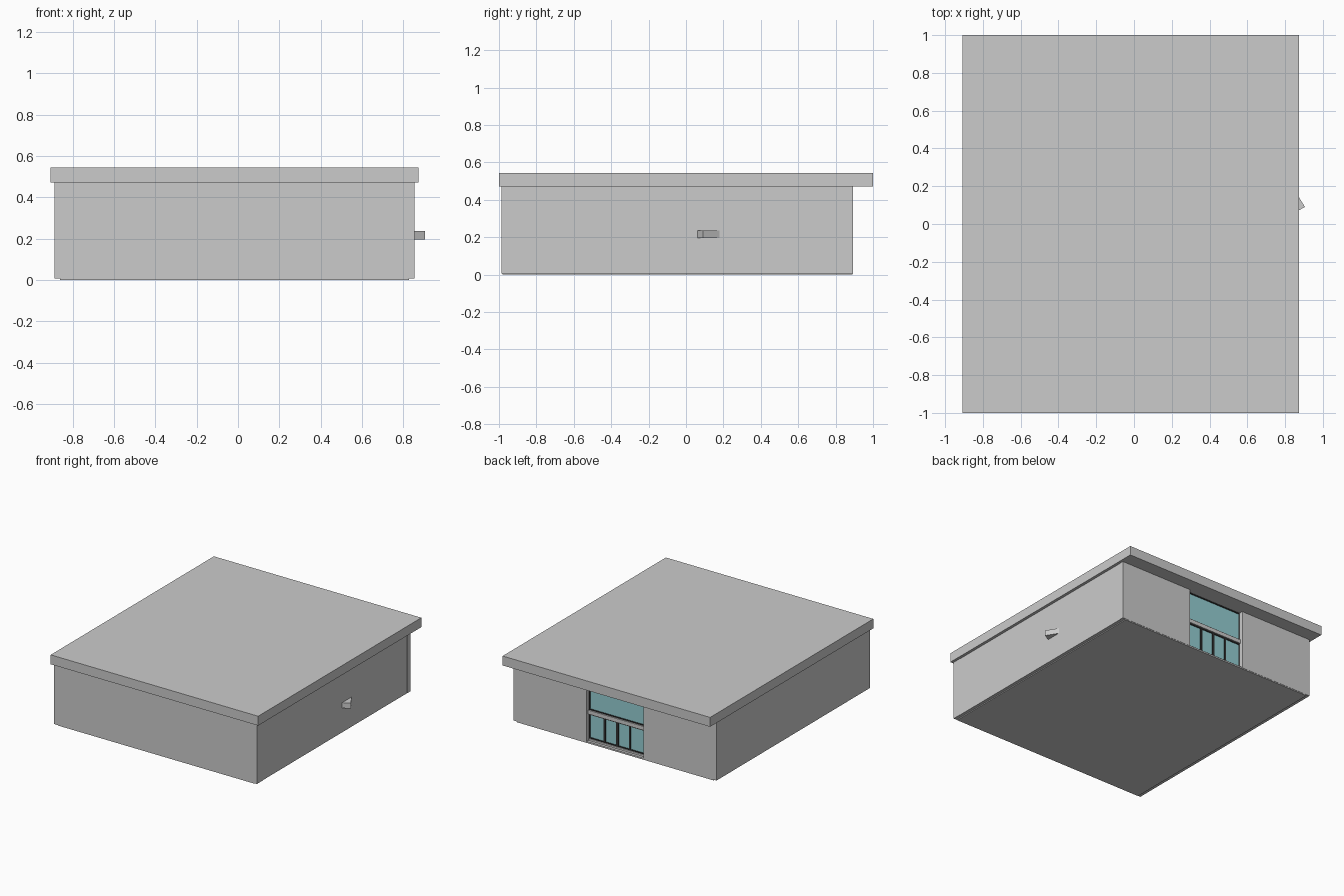
import bpy
import bmesh

if "Cube" in bpy.data.objects:
    bpy.data.objects.remove(bpy.data.objects["Cube"])


def material(name, color):
    m = bpy.data.materials.new(name)
    m.diffuse_color = color
    m.use_nodes = True
    m.node_tree.nodes["Principled BSDF"].inputs["Base Color"].default_value = m.diffuse_color
    return m


GLASS = material("teal_glass", (0.30, 0.62, 0.65, 1))
DARK = material("dark_frame", (0.03, 0.03, 0.03, 1))


def prism(name, outline, z0, z1, mat=None):
    """Extrude a flat xy outline from z0 up to z1."""
    bm = bmesh.new()
    face = bm.faces.new([bm.verts.new((x, y, z0)) for x, y in outline])
    top = bmesh.ops.extrude_face_region(bm, geom=[face])
    verts = [v for v in top["geom"] if isinstance(v, bmesh.types.BMVert)]
    bmesh.ops.translate(bm, verts=verts, vec=(0, 0, z1 - z0))
    bmesh.ops.recalc_face_normals(bm, faces=bm.faces)
    mesh = bpy.data.meshes.new(name)
    bm.to_mesh(mesh)
    bm.free()
    ob = bpy.data.objects.new(name, mesh)
    bpy.context.collection.objects.link(ob)
    if mat:
        mesh.materials.append(mat)
    return ob


def box(name, x, y, z, mat=None):
    corners = [(x[0], y[0]), (x[1], y[0]), (x[1], y[1]), (x[0], y[1])]
    return prism(name, corners, z[0], z[1], mat)


# Main dimensions
LEFT, RIGHT, FRONT, BACK = -0.887, 0.853, -0.987, 0.893
BASE, EAVE, TOP = 0.007, 0.47, 0.543
OPEN_L, OPEN_R = -0.26, 0.228
T = 0.037
WALL = (BASE, EAVE)

# Roof slab and floor slab
box("roof", (-0.907, 0.873), (-1, 1), (EAVE, TOP))
box("floor", (LEFT + 0.027, RIGHT - 0.027), (FRONT + 0.007, BACK - 0.002), (0, 0.012))

# Walls: the back wall is split by the full-height entrance
box("front_wall", (LEFT, RIGHT), (FRONT, FRONT + 0.07), WALL)
box("left_wall", (LEFT, LEFT + T), (FRONT + 0.07, BACK - T), WALL)
box("right_wall", (RIGHT - T, RIGHT - 0.002), (FRONT + 0.07, BACK - T), WALL)
box("back_wall_left", (LEFT, OPEN_L), (BACK - T, BACK), WALL)
box("back_wall_right", (OPEN_R, RIGHT), (BACK - T, BACK), WALL)

# Entrance glazing, set back in the opening
gy = BACK - 0.035
OPENING = (OPEN_L, OPEN_R)
box("glass", OPENING, (gy - 0.006, gy), WALL, GLASS)
box("middle_rail", OPENING, (gy - 0.01, gy + 0.015), (0.217, 0.247))
box("sill", OPENING, (gy - 0.01, gy + 0.012), (BASE, 0.026))

# Dark trims along the rails and the edges of the opening
for i, z in enumerate((0.026, 0.209, 0.247, 0.462)):
    box(f"trim_rail_{i}", OPENING, (gy, gy + 0.005), (z, z + 0.008), DARK)
for i, x in enumerate((OPEN_L, OPEN_R - 0.008)):
    box(f"trim_side_{i}", (x, x + 0.008), (gy, gy + 0.004), WALL, DARK)

# Door posts between sidelights and the two middle doors
for i, (x, w) in enumerate(((0.095, 0.016), (-0.016, 0.018), (-0.124, 0.012))):
    box(f"door_post_{i}", (x - w / 2, x + w / 2), (gy, gy + 0.007), (0.026, 0.217), DARK)

# Small wedge fixture on the right wall
prism("wall_wedge", [(RIGHT - 0.003, 0.06), (0.905, 0.09), (RIGHT - 0.003, 0.18)], 0.195, 0.237)
